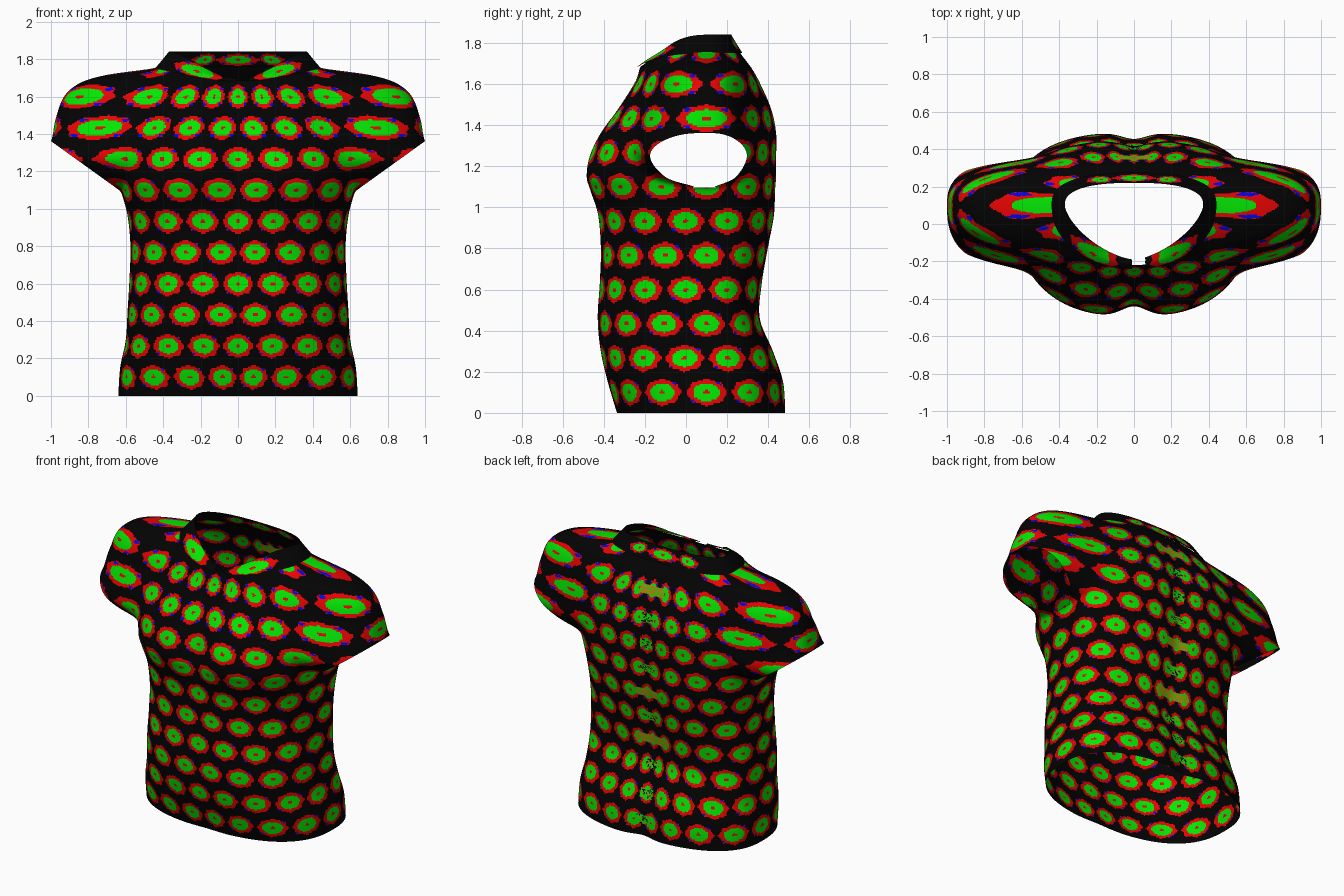
import bpy, bmesh, math, random
from mathutils import Vector

if "Cube" in bpy.data.objects:
    bpy.data.objects.remove(bpy.data.objects["Cube"])

random.seed(4)
AXIS_Y = 0.1      # vertical axis that the rings and dots turn around
QUAD = 104        # columns per quarter turn
STEP = 0.0084     # row spacing


def material(name, rgb):
    m = bpy.data.materials.new(name)
    m.diffuse_color = (*rgb, 1)
    m.use_nodes = True
    m.node_tree.nodes["Principled BSDF"].inputs["Base Color"].default_value = m.diffuse_color
    return m


MATS = [material("black_cloth", (0.001, 0.001, 0.001)),
        material("red_ring", (0.8, 0.001, 0.001)),
        material("green_dot", (0.001, 0.8, 0.001)),
        material("blue_speck", (0.001, 0.001, 0.8)),
        material("ochre_seam", (0.42, 0.26, 0.005))]
BLACK, RED, GREEN, BLUE, OCHRE = range(5)

# rings: height, front drop, body half width, front y, back y, sleeve reach, sleeve half depth
SHIRT = [
    (0.00, 0, 0.64, -0.34, 0.49, 0.3, 0.10),
    (0.15, 0, 0.63, -0.385, 0.48, 0.3, 0.10),
    (0.30, 0, 0.60, -0.42, 0.43, 0.3, 0.10),
    (0.46, 0, 0.59, -0.435, 0.365, 0.3, 0.10),
    (0.63, 0, 0.58, -0.425, 0.375, 0.3, 0.10),
    (0.80, 0, 0.575, -0.42, 0.405, 0.3, 0.10),
    (0.96, 0, 0.59, -0.435, 0.435, 0.3, 0.10),
    (1.08, 0, 0.62, -0.475, 0.44, 0.5, 0.10),
    (1.15, 0, 0.635, -0.495, 0.445, 0.85, 0.20),
    (1.25, 0, 0.63, -0.48, 0.445, 1.06, 0.265),
    (1.36, 0, 0.62, -0.425, 0.445, 1.00, 0.27),
    (1.48, 0, 0.60, -0.335, 0.42, 0.975, 0.26),
    (1.60, 0, 0.57, -0.255, 0.365, 0.93, 0.235),
    (1.67, 0.025, 0.53, -0.235, 0.325, 0.85, 0.20),
    (1.71, 0.05, 0.49, -0.23, 0.295, 0.73, 0.16),
    (1.735, 0.06, 0.46, -0.225, 0.275, 0.57, 0.13),
    (1.765, 0.08, 0.42, -0.22, 0.255, 0.3, 0.10),
]
COLLAR = [
    (1.75, 0.07, 0.445, -0.24, 0.275, 0.3, 0.10),
    (1.79, 0.09, 0.41, -0.215, 0.25, 0.28, 0.09),
    (1.84, 0.14, 0.37, -0.19, 0.22, 0.25, 0.08),
]


def oval(s, c, w, d, n):
    return (abs(s / w) ** n + abs(c / d) ** n) ** (-1 / n)


def ring_point(t, key):
    """Body oval joined softly with the sleeve oval; t = 0 is the front."""
    z, drop, w, f, b, reach, h = key
    s, c = math.sin(t), math.cos(t)
    front = c > 0
    depth = AXIS_Y - f if front else b - AXIS_Y
    body = oval(s, c, w, depth, 2.5 - 7 * drop if front else 2.5)
    low = min(1, max(0, (1.52 - z) / 0.16))
    sleeve = oval(s, c, reach, h * (1.18 + 0.15 * low if front else 0.95), 2.5 + 0.4 * low)
    # chest and spine grooves
    if front:
        g = 0.015 + 0.09 * math.exp(-((z - 1.22) / 0.2) ** 2)
    else:
        g = 0.09
    g *= min(1, max(0, (1.72 - z) / 0.2))
    body *= 1 - g * math.exp(-(body * s / 0.1) ** 2)
    r = (body ** 14 + sleeve ** 14) ** (1 / 14)
    return Vector((r * s, AXIS_Y - r * c, z - drop * max(0, c) ** 2))


def quarter(t0, t1, key):
    """Points evenly spaced along a quarter ring."""
    pts = [ring_point(t0 + (t1 - t0) * i / 140, key) for i in range(141)]
    acc = [0]
    for a, b in zip(pts, pts[1:]):
        acc.append(acc[-1] + (b - a).length)
    out, j = [], 0
    for i in range(QUAD + 1):
        d = acc[-1] * i / QUAD
        while j < 139 and acc[j + 1] < d:
            j += 1
        out.append(pts[j].lerp(pts[j + 1], (d - acc[j]) / (acc[j + 1] - acc[j])))
    return out


def ring(key):
    half = quarter(0, math.pi / 2, key) + quarter(math.pi / 2, math.pi, key)[1:]
    half[0].x = half[-1].x = 0
    return half + [Vector((-p.x, p.y, p.z)) for p in half[-2:0:-1]]


def smooth_keys(keys):
    """Fill in rows between the key rings with a smooth spline."""
    rows = []
    for i in range(len(keys) - 1):
        p0, p1, p2, p3 = (keys[max(0, min(len(keys) - 1, i + k))] for k in (-1, 0, 1, 2))
        wide = max(p2[2], p2[5]) - max(p1[2], p1[5])
        n = math.ceil(math.hypot(p2[0] - p1[0], wide) / STEP)
        for k in range(n):
            u = k / n
            rows.append([0.5 * (2 * b + (c - a) * u + (2 * a - 5 * b + 4 * c - d) * u * u
                                + (3 * b - a - 3 * c + d) * u ** 3)
                         for a, b, c, d in zip(p0, p1, p2, p3)])
    return rows + [keys[-1]]


def rosette(da, dz, stretched):
    """Red heart, green disc, scalloped red rim, blue specks in the rim."""
    r, ang = math.hypot(da, dz), math.atan2(dz, da)
    if r < 0.15:
        return RED
    if r < 0.68:
        return GREEN
    notch = abs(math.sin(2 * ang)) if stretched else math.sin(2 * ang)
    if (0.82 if stretched else 0.9) < r < 1.02 and notch > 0.96:
        return BLUE
    return RED if r < 1 + 0.05 * math.cos(8 * ang) else BLACK


def shirt_colour(p):
    """Staggered rows of dots, eighteen to a turn, with a ragged back seam."""
    row = round((p.z - 0.1) * 6)
    even = row % 2
    dz = (p.z - 0.1 - row / 6) / 0.063
    a = math.degrees(math.atan2(p.x, AXIS_Y - p.y))
    if row > 9 and abs(abs(a) - 90) > 32:
        return BLACK
    seam = {3: 0.12, 5: 0.08, 9: 0.085}.get(row, 0.045)
    if p.y > AXIS_Y and abs(p.x) < seam and abs(dz) < 0.45:
        return random.choice((OCHRE, OCHRE, OCHRE, OCHRE, GREEN) if seam > 0.05
                             else (OCHRE, GREEN, GREEN, BLACK))
    da = ((a + (10 if even else 0)) % 20 - 10) / 8.6
    return rosette(da, dz, p.z > 1.35)


def collar_colour(p):
    """A few long dots around the band."""
    a = math.degrees(math.atan2(abs(p.x), AXIS_Y - p.y))
    da = min((abs(a - c) / w for c, w in ((40, 24), (128, 11), (180, 38))))
    mid = 1.797 - 0.105 * max(0, math.cos(math.radians(a))) ** 2
    return rosette(da, (p.z - mid) / 0.03, True)


def build(name, keys, trim, colour):
    bm = bmesh.new()
    rows = [[bm.verts.new(p) for p in ring(k)] for k in smooth_keys(keys)]
    n = len(rows[0])
    for lo, hi in zip(rows, rows[1:]):
        for i in range(n):
            j = (i + 1) % n
            bm.faces.new((lo[i], lo[j], hi[j], hi[i]))
    trim(bm)
    for f in bm.faces:
        f.smooth = True
        f.material_index = colour(f.calc_center_median())
    me = bpy.data.meshes.new(name)
    bm.to_mesh(me)
    bm.free()
    for m in MATS:
        me.materials.append(m)
    ob = bpy.data.objects.new(name, me)
    bpy.context.collection.objects.link(ob)


def cut_armholes(bm):
    # slanted sleeve openings
    for s in (1, -1):
        faces = [f for f in bm.faces
                 if f.calc_center_median().z > 1.1 and f.calc_center_median().x * s > 0.6]
        geom = set(faces)
        for f in faces:
            geom.update(f.verts)
            geom.update(f.edges)
        bmesh.ops.bisect_plane(bm, geom=list(geom), plane_co=(0.99 * s, 0, 1.355),
                               plane_no=(0.23 * s, 0, -0.32), clear_outer=True)


def open_collar(bm):
    # notch at the throat
    gone = [f for f in bm.faces if f.calc_center_median().y < 0
            and -0.01 < f.calc_center_median().x < 0.06]
    bmesh.ops.delete(bm, geom=gone, context='FACES')


build("shirt_body", SHIRT, cut_armholes, shirt_colour)
build("collar", COLLAR, open_collar, collar_colour)
